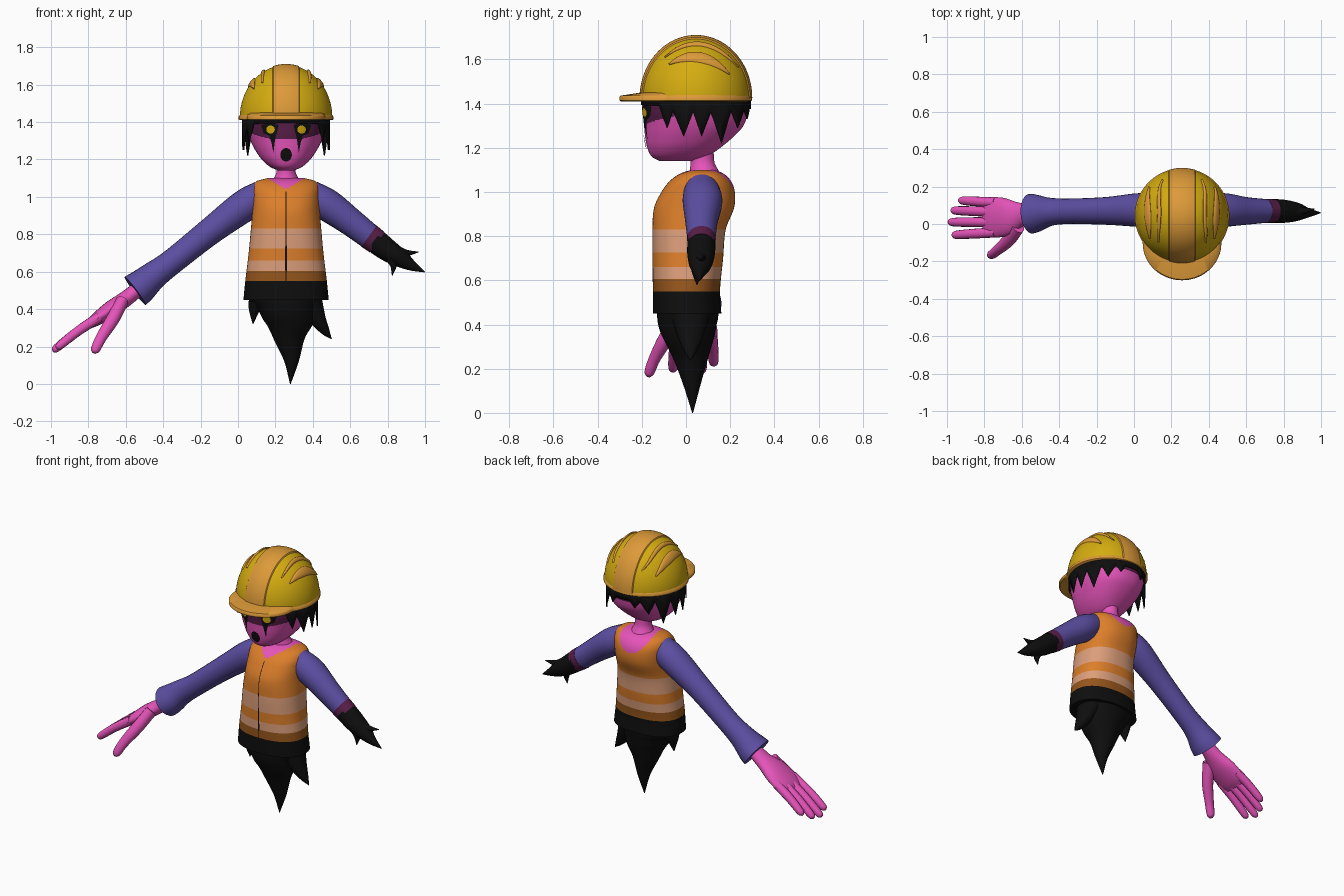
import bpy, bmesh, math
from mathutils import Vector

if "Cube" in bpy.data.objects:
    bpy.data.objects.remove(bpy.data.objects["Cube"], do_unlink=True)

CX = 0.257   # body axis
DY = 0.045   # head and helmet centre in y


def material(name, *rgb):
    m = bpy.data.materials.new(name)
    m.use_nodes = True
    lin = [((c / 255 + 0.055) / 1.055) ** 2.4 for c in rgb] + [1]
    m.diffuse_color = lin
    m.node_tree.nodes["Principled BSDF"].inputs["Base Color"].default_value = lin
    return m


PINK = material("pink skin", 230, 84, 186)
VIOLET = material("violet sleeve", 92, 78, 162)
ORANGE = material("orange vest", 220, 126, 42)
PALE = material("pale stripe", 220, 158, 122)
BROWN = material("brown vest shade", 150, 86, 28)
YELLOW = material("helmet yellow", 212, 172, 16)
AMBER = material("helmet amber", 220, 154, 56)
BLACK = material("black", 14, 14, 14)
PLUM = material("plum shade", 88, 30, 72)


def finish(name, bm, mats, rule=None):
    bmesh.ops.recalc_face_normals(bm, faces=bm.faces)
    if rule:
        for f in bm.faces:
            f.material_index = mats.index(rule(f.calc_center_median()))
    me = bpy.data.meshes.new(name)
    bm.to_mesh(me)
    bm.free()
    for m in mats:
        me.materials.append(m)
    ob = bpy.data.objects.new(name, me)
    bpy.context.collection.objects.link(ob)
    bpy.ops.object.select_all(action='DESELECT')
    ob.select_set(True)
    bpy.context.view_layer.objects.active = ob
    bpy.ops.object.shade_smooth_by_angle(angle=math.radians(40))
    return ob


def skin(name, rings, mats, rule=None, closed=True, caps=True):
    """Bridge consecutive rings of points."""
    bm = bmesh.new()
    rows = [[bm.verts.new(p) for p in r] for r in rings]
    n = len(rows[0])
    for a, b in zip(rows, rows[1:]):
        for i in range(n if closed else n - 1):
            j = (i + 1) % n
            bm.faces.new((a[i], a[j], b[j], b[i]))
    if caps:
        bm.faces.new(rows[0])
        bm.faces.new(rows[-1])
    return finish(name, bm, mats, rule)


def sample(keys, t):
    """Smooth curve through keys whose first entry is the parameter."""
    last = len(keys) - 1
    i = max([k for k in range(last) if keys[k][0] <= t] or [0])

    def slope(k):
        a, b = keys[max(k - 1, 0)], keys[min(k + 1, last)]
        return [(q - p) / (b[0] - a[0]) for p, q in zip(a[1:], b[1:])]
    h = keys[i + 1][0] - keys[i][0]
    s = (t - keys[i][0]) / h
    return [p * (2*s**3 - 3*s*s + 1) + q * (3*s*s - 2*s**3)
            + h * (m * (s**3 - 2*s*s + s) + w * (s**3 - s*s))
            for p, q, m, w in zip(keys[i][1:], keys[i + 1][1:], slope(i), slope(i + 1))]


def oval(n, power=2):
    def f(v):
        return math.copysign(abs(v) ** (2 / power), v)
    return [(f(math.cos(2*math.pi*i/n)), f(math.sin(2*math.pi*i/n))) for i in range(n)]


def stack(name, keys, mats, rule=None, power=2, step=0.01, n=96):
    """Horizontal rings: keys are (z, y centre, x radius, y radius)."""
    count = round((keys[-1][0] - keys[0][0]) / step)
    rings = []
    for i in range(count + 1):
        z = keys[0][0] + i * step
        cy, rx, ry = sample(keys, z)
        rings.append([(CX + rx*a, cy + ry*b, z) for a, b in oval(n, power)])
    return skin(name, rings, mats, rule)


def tube(name, mat, pts, hint=(0, 1, 0), n=24, sub=6):
    """Oval tube along points (x, y, z, radius along hint, radius across)."""
    keys = [(i, *p) for i, p in enumerate(pts)]
    path = [sample(keys, i / sub) for i in range((len(pts) - 1) * sub + 1)]
    rings = []
    for i, p in enumerate(path):
        t = Vector(path[min(i + 1, len(path) - 1)][:3]) - Vector(path[max(i - 1, 0)][:3])
        t.normalize()
        u = Vector(hint)
        u = (u - t * u.dot(t)).normalized()
        v = t.cross(u)
        rings.append([Vector(p[:3]) + u*a*p[3] + v*b*p[4] for a, b in oval(n)])
    return skin(name, rings, [mat])


def front(keys, power, dx, z, lift):
    """Point on the front of a stack, lifted off a little."""
    cy, rx, ry = sample(keys, z)
    return (CX + dx, cy - lift - ry * max(0, 1 - abs(dx/rx)**power) ** (1/power), z)


# Head with shaded brow
HEAD = [(1.14, -.04, .04, .08), (1.16, -.03, .085, .125), (1.2, -.01, .13, .165),
        (1.25, .015, .165, .2), (1.3, .035, .19, .225), (1.36, .042, .208, .238),
        (1.43, .045, .215, .245)]
stack("head", HEAD, [PINK, PLUM], power=2.2, step=.005,
      rule=lambda p: PLUM if p.z > 1.36 - .05 * min(1, max(0, -p.y / .18)) else PINK)
stack("neck", [(1.0, .09, .1, .08), (1.08, .085, .075, .07), (1.13, .075, .052, .055),
               (1.18, .07, .05, .055)], [PINK], n=32)


# Face details as thin plates
def plate(name, mat, outline, lift):
    c = [sum(v) / len(outline) for v in zip(*outline)]
    rings = [[front(HEAD, 2.2, c[0] + (x-c[0])*k, c[1] + (z-c[1])*k, lift) for x, z in outline]
             for k in (.01, .35, .7, 1)]
    skin(name, rings, [mat], caps=False)


for s, side in ((1, "left"), (-1, "right")):
    plate(side + "_eye_patch", BLACK, [(s*x, z) for x, z in
          ((.04, 1.385), (.09, 1.395), (.135, 1.385), (.12, 1.34), (.085, 1.325), (.05, 1.34))], .005)
    plate(side + "_tear_streak", BLACK, [(s*x, z) for x, z in
          ((.05, 1.345), (.095, 1.34), (.078, 1.29), (.068, 1.235), (.061, 1.29))], .006)
    plate(side + "_eye", YELLOW, [(s*.083 + .023*a, 1.36 + .022*b) for a, b in oval(20)], .009)
plate("mouth", BLACK, [(.031*a, 1.225 + .036*b) for a, b in oval(24)], .006)

# Ragged hair: lower edge as (degrees from front, z), mirrored
EDGE = [(0, 1.395), (48, 1.39), (58, 1.29), (65, 1.37), (77, 1.25), (87, 1.36), (96, 1.25),
        (106, 1.36), (118, 1.22), (130, 1.37), (140, 1.29), (152, 1.375), (160, 1.33),
        (168, 1.375), (180, 1.375)]


def hair_z(a):
    for (a0, z0), (a1, z1) in zip(EDGE, EDGE[1:]):
        if a <= a1:
            return z0 + (z1 - z0) * (a - a0) / (a1 - a0)


def hair_ring(k):
    ring = []
    for d in range(-180, 180):
        t = math.radians(d)
        z = 1.43 + (hair_z(abs(d)) - 1.43) * k
        ring.append((CX + .235 * math.sin(t), DY - .249 * math.cos(t), z))
    return ring


hair = skin("hair", [hair_ring(0), hair_ring(.5), hair_ring(1)], [BLACK], caps=False)
hair.modifiers.new("thickness", 'SOLIDIFY').thickness = .006


# Helmet: shell, centre band, ribs and brim
def arch(dx, k):
    w = math.sqrt(max(0, 1 - (dx / .247) ** 2)) * k
    return [(CX + dx, DY - .25*w*math.cos(math.pi*i/48), 1.425 + .28*w*math.sin(math.pi*i/48))
            for i in range(49)]


skin("helmet_shell", [arch(-.2469 * math.cos(math.pi * i / 48), 1) for i in range(49)],
     [YELLOW], closed=False, caps=False)
skin("helmet_band", [arch(-.075, .985)] + [arch(-.068 + .0136 * i, 1.02) for i in range(11)]
     + [arch(.075, .985)], [AMBER], closed=False, caps=False)


def rib(name, s, cy, span, top, drop, width):
    pts = []
    for i in range(9):
        k = i / 4 - 1
        y, z = cy + span*k, top - drop*k*k - .022*k
        x = .247 * math.sqrt(max(.02, 1 - ((y-DY)/.25)**2 - ((z-1.425)/.28)**2))
        pts.append((CX + s*x, y, z, .009, width * (1 - k*k) + .003))
    tube(name, AMBER, pts, hint=(s * .8, 0, .6), n=12, sub=4)


for s, side in ((1, "left"), (-1, "right")):
    rib(side + "_lower_rib", s, .06, .135, 1.61, .055, .026)
    rib(side + "_upper_rib", s, .07, .165, 1.667, .08, .011)


def brim_ring(z, inset, visor=.093):
    ring = []
    for d in range(-180, 180, 3):
        t = math.radians(d)
        r = .253 - inset + visor * max(0, 1 - (d / 56) ** 2)
        ring.append((CX + r * math.sin(t), DY - r * math.cos(t), z))
    return ring


skin("helmet_brim", [brim_ring(1.41, .006), brim_ring(1.415, 0), brim_ring(1.43, 0),
                     brim_ring(1.436, .005), brim_ring(1.45, .012, .01)], [AMBER])

# Vest with coloured bands and open neckline
VEST = [(.45, .005, .228, .155), (.55, .002, .218, .152), (.7, .008, .2, .16),
        (.83, .014, .188, .166), (.93, .037, .18, .181), (1.0, .055, .18, .166),
        (1.05, .065, .178, .138), (1.085, .072, .155, .095), (1.1, .075, .1, .05)]


def vest_rule(p):
    dx = abs(p.x - CX)
    low = 1.04 + .6 * dx if p.y < .07 else .995 + 7 * dx * dx
    if dx < .105 and p.z > low:
        return PINK
    for top, m in ((.55, BLACK), (.605, BROWN), (.66, PALE), (.725, ORANGE), (.83, PALE)):
        if p.z < top:
            return m
    return ORANGE


stack("vest", VEST, [PINK, BLACK, BROWN, PALE, ORANGE], vest_rule, power=2.3, step=.005)
skin("vest_seam", [[front(VEST, 2.3, dx, z, .003) for dx in (-w, w)]
                   for z, w in [(.45 + .02*i, .005 if 8 <= i <= 14 else .002) for i in range(30)]],
     [BLACK], closed=False, caps=False)

# Ragged tail
tube("tail", BLACK, [(.26, .008, .47, .14, .205), (.268, .008, .41, .135, .16),
                     (.275, .015, .34, .115, .135), (.275, .022, .25, .08, .087),
                     (.286, .027, .13, .04, .042), (.28, .03, .0, .002, .002)], n=32)
tube("tail_right_spike", BLACK, [(.12, .01, .47, .09, .06), (.09, .01, .41, .05, .035),
                                 (.08, .01, .32, .002, .002)])
tube("tail_left_spike", BLACK, [(.38, .02, .45, .09, .07), (.425, .02, .35, .06, .045),
                                (.465, .02, .285, .03, .025), (.5, .02, .24, .002, .002)])

# Long right arm with open hand
tube("right_sleeve", VIOLET, [(.13, .07, 1.01, .08, .08), (.03, .075, .95, .09, .086),
                              (-.15, .07, .815, .074, .073), (-.35, .068, .655, .068, .068),
                              (-.45, .065, .58, .076, .076), (-.52, .058, .52, .1, .09),
                              (-.55, .055, .497, .107, .094)])
tube("right_palm", PINK, [(-.53, .055, .51, .05, .04), (-.6, .05, .455, .062, .042),
                          (-.68, .038, .4, .1, .044), (-.76, .035, .343, .108, .034),
                          (-.8, .035, .313, .095, .02)])
for i, (y0, y1, tip) in enumerate(((.115, .125, -.93), (.065, .072, -.97),
                                   (.01, .01, -.985), (-.045, -.058, -.965))):
    z1 = .18 + .75 * (tip + .985)
    tube(f"right_finger_{i + 1}", PINK, [
        (-.74, y0, .358, .027, .028), ((tip - .74) / 2, (y0 + y1) / 2, (z1 + .358) / 2 + .008, .026, .026),
        (tip + .015, y1, z1 + .012, .022, .022), (tip - .006, y1, z1 - .005, .008, .008)], n=14)
tube("right_thumb", PINK, [(-.62, -.01, .44, .045, .035), (-.67, -.085, .345, .036, .036),
                           (-.73, -.14, .25, .027, .03), (-.762, -.165, .185, .023, .025),
                           (-.77, -.17, .165, .01, .01)], n=14)

# Short left arm with ragged dark hand
tube("left_sleeve", VIOLET, [(.385, .07, 1.01, .08, .08), (.48, .075, .955, .09, .086),
                             (.6, .07, .868, .074, .075), (.72, .07, .775, .062, .067)])
tube("left_cuff", PLUM, [(.7, .07, .79, .065, .07), (.745, .07, .757, .063, .067)])
tube("left_hand", BLACK, [(.73, .07, .768, .064, .066), (.8, .068, .715, .062, .06),
                          (.87, .065, .67, .05, .048), (.93, .06, .632, .026, .028),
                          (.998, .06, .598, .002, .002)])
for i, pts in enumerate((((.8, .06, .7, .045, .035), (.83, .05, .64, .025, .02), (.825, .05, .58, .002, .002)),
                         ((.84, .06, .71, .04, .035), (.9, .07, .7, .02, .018), (.965, .08, .705, .002, .002)))):
    tube(f"left_claw_{i + 1}", BLACK, pts, n=12)
